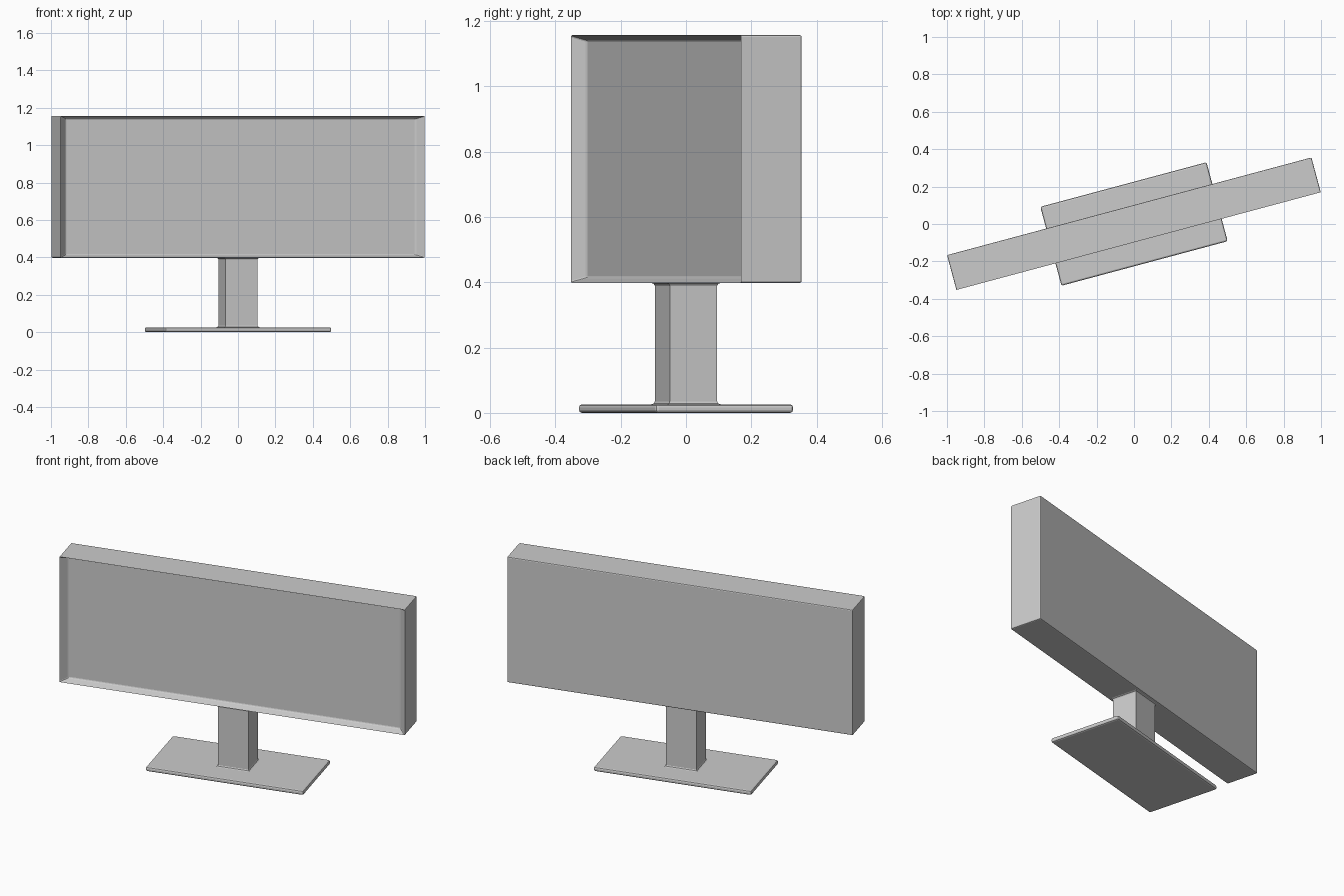
import bpy, bmesh
from math import radians
from mathutils import Matrix

if "Cube" in bpy.data.objects:
    bpy.data.objects.remove(bpy.data.objects["Cube"])

TURN = Matrix.Rotation(radians(15), 4, 'Z')


def loft(name, rings, bevel=0.0):
    """Rings of (axis, position, width, height): stacked rectangles, capped at both ends."""
    bm = bmesh.new()
    loops = []
    for axis, p, w, h, mid in rings:
        pts = [(-w, -h), (w, -h), (w, h), (-w, h)]
        loops.append([bm.verts.new((a / 2, b / 2, p) if axis == 'Z' else (a / 2, p, mid + b / 2))
                      for a, b in pts])
    for lo, hi in zip(loops, loops[1:]):
        for i in range(4):
            j = (i + 1) % 4
            bm.faces.new((lo[i], lo[j], hi[j], hi[i]))
    bm.faces.new(loops[0])
    bm.faces.new(loops[-1])
    bmesh.ops.recalc_face_normals(bm, faces=bm.faces)
    bm.transform(TURN)
    me = bpy.data.meshes.new(name)
    bm.to_mesh(me)
    bm.free()
    ob = bpy.data.objects.new(name, me)
    bpy.context.collection.objects.link(ob)
    if bevel:
        mod = ob.modifiers.new("edge_bevel", 'BEVEL')
        mod.width = bevel
        mod.segments = 2
        mod.limit_method = 'ANGLE'
        mod.angle_limit = radians(30)
    return ob


# Foot plate
BASE_TOP, BODY_LOW, BODY_TOP = 0.026, 0.398, 1.157
loft("base_plate", [('Z', 0, 0.92, 0.437, 0), ('Z', BASE_TOP, 0.92, 0.437, 0)], 0.009)

# Neck with small fillets where it meets the base and the housing
flare = [(0, 0.018), (0.003, 0.006), (0.009, 0)]
neck = [(BASE_TOP + z, g) for z, g in flare] + [(BODY_LOW - z, g) for z, g in reversed(flare)]
loft("neck", [('Z', z, 0.177 + g, 0.15 + g, 0) for z, g in neck])

# Screen housing: closed back, front face pushed in as a tapered recess
W, H, D = 2.017, BODY_TOP - BODY_LOW, 0.196
mid = (BODY_TOP + BODY_LOW) / 2
loft("screen_housing", [
    ('Y', D / 2, W, H, mid),
    ('Y', -D / 2, W, H, mid),
    ('Y', -D / 2 + 0.045, W * 0.96, H * 0.96, mid),
], 0.006)
